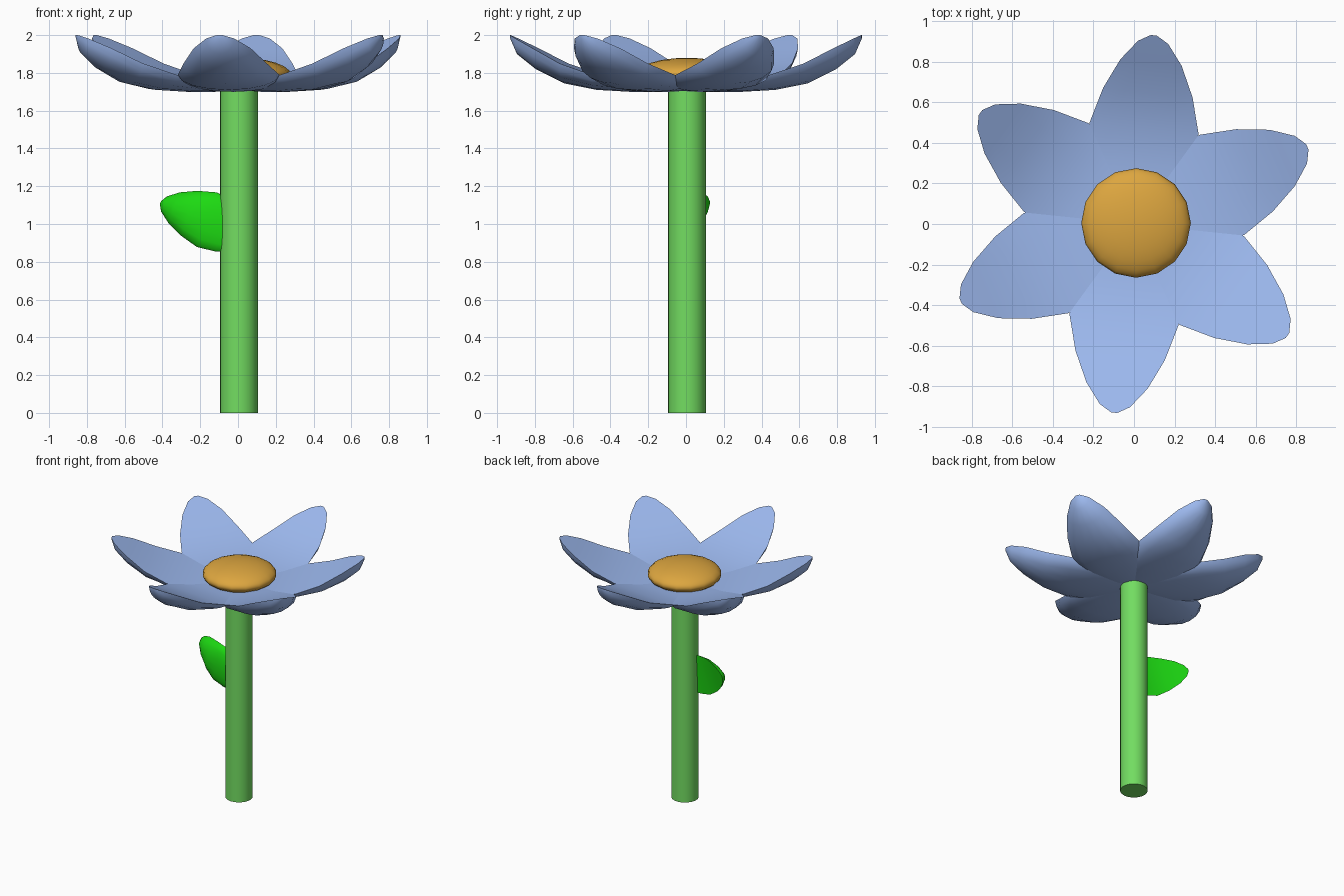
import bpy, bmesh, math
from mathutils import Matrix, Vector

if "Cube" in bpy.data.objects:
    bpy.data.objects.remove(bpy.data.objects["Cube"])


def material(name, rgb):
    m = bpy.data.materials.new(name)
    m.diffuse_color = (*rgb, 1)
    m.use_nodes = True
    m.node_tree.nodes["Principled BSDF"].inputs["Base Color"].default_value = m.diffuse_color
    return m


def finish(ob, name, mat, angle=45):
    ob.name = name
    ob.data.materials.append(mat)
    bpy.ops.object.select_all(action='DESELECT')
    ob.select_set(True)
    bpy.context.view_layer.objects.active = ob
    bpy.ops.object.shade_smooth_by_angle(angle=math.radians(angle))


# Petal stations: distance out, half width, rim height, belly height
STATIONS = [
    (0.00, 0.10, 0.040, 0.010), (0.15, 0.20, 0.045, 0.000),
    (0.30, 0.25, 0.055, 0.000), (0.475, 0.27, 0.090, 0.010),
    (0.65, 0.222, 0.150, 0.045), (0.80, 0.152, 0.230, 0.120),
    (0.90, 0.075, 0.282, 0.200), (0.935, 0.015, 0.300, 0.280),
]


def petal(name, matrix, mat, first=0):
    """Pillow-like petal: nearly flat top, rounded belly, lofted along its length."""
    bm = bmesh.new()
    n = 8
    rings = []
    for u, w, rim, belly in STATIONS[first:]:
        ring = []
        for i in range(n + 1):                      # belly arc, side to side
            a = math.pi * i / n
            ring.append((u, -w * math.cos(a), rim - (rim - belly) * math.sin(a)))
        for s in (0.5, 0.0, -0.5):                  # top face back again
            ring.append((u, w * s, rim))
        rings.append([bm.verts.new(matrix @ Vector(p)) for p in ring])
    for a, b in zip(rings, rings[1:]):
        for i in range(len(a)):
            j = (i + 1) % len(a)
            bm.faces.new((a[i], a[j], b[j], b[i]))
    bm.faces.new(rings[0])
    bm.faces.new(rings[-1])
    bmesh.ops.recalc_face_normals(bm, faces=bm.faces)
    me = bpy.data.meshes.new(name)
    bm.to_mesh(me)
    bm.free()
    ob = bpy.data.objects.new(name, me)
    bpy.context.collection.objects.link(ob)
    finish(ob, name, mat)


blue = material("petal_blue", (0.34, 0.49, 0.87))
stem_green = material("stem_green", (0.17, 0.72, 0.12))
leaf_green = material("leaf_green", (0.012, 0.70, 0.006))
orange = material("centre_orange", (0.72, 0.38, 0.05))

# Stem
bpy.ops.mesh.primitive_cylinder_add(vertices=24, radius=0.1, depth=1.74,
                                    location=(0.005, 0.005, 0.87))
finish(bpy.context.object, "stem", stem_green)

# Flower centre: flattened ball
bpy.ops.mesh.primitive_uv_sphere_add(segments=16, ring_count=12, radius=1,
                                     location=(0.01, 0.005, 1.79))
bpy.context.object.scale = (0.27, 0.27, 0.09)
finish(bpy.context.object, "flower_centre", orange, 60)

# Six petals around the top
for k in range(6):
    turn = Matrix.Rotation(math.radians(24 + 60 * k), 4, 'Z')
    petal(f"petal_{k + 1}", Matrix.Translation((0, 0, 1.7)) @ turn, blue)

# Leaf: a smaller petal on edge, curling backwards from the stem
t = math.radians(20)
c, s, k = math.cos(t), math.sin(t), 0.57
leaf_matrix = Matrix(((-c * k, s * -k, 0, 0.09),
                      (0, 0, k, -0.045),
                      (s * k, -c * k, 0, 0.93),
                      (0, 0, 0, 1)))
petal("leaf", leaf_matrix, leaf_green, first=1)
